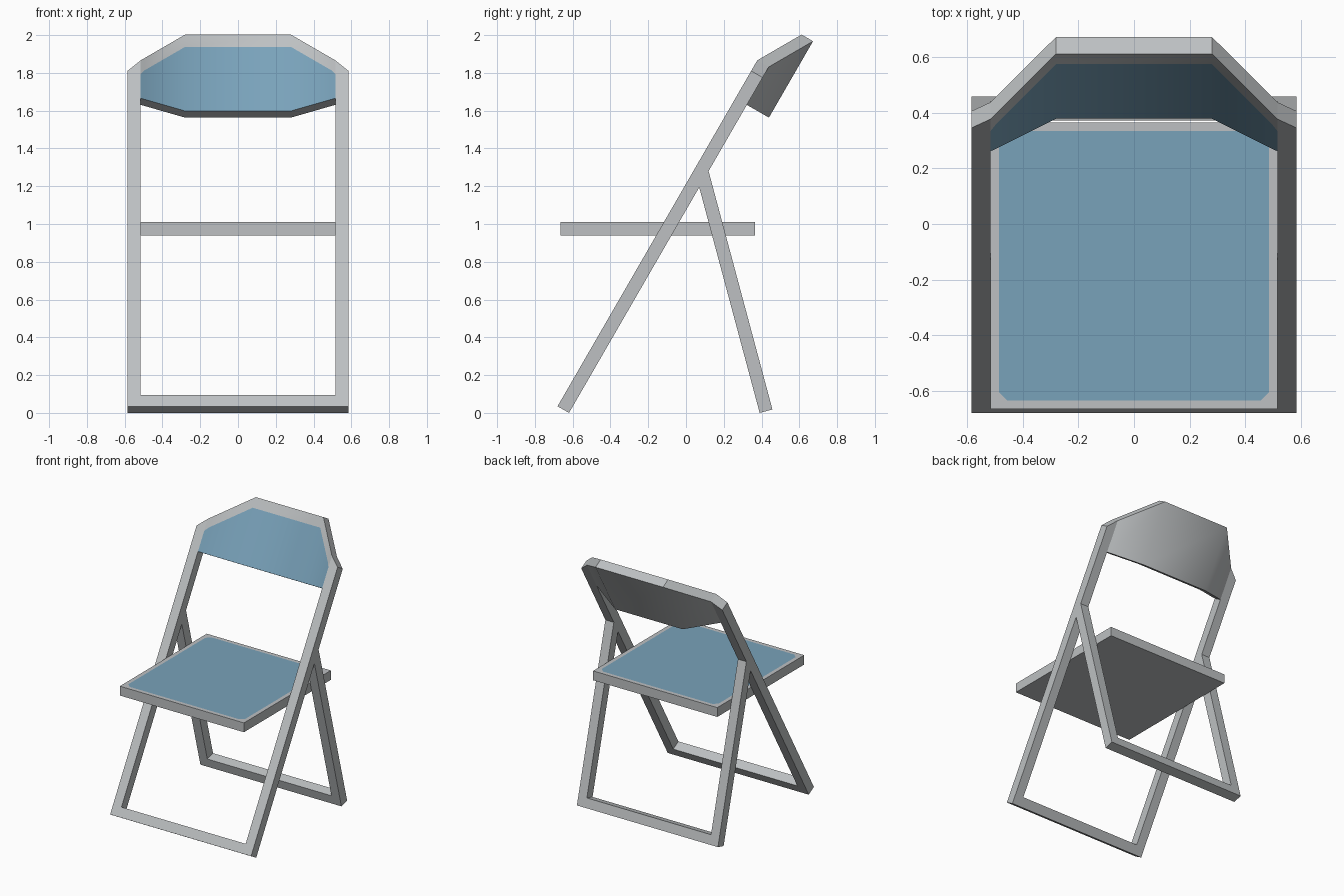
import bpy, bmesh, math

if "Cube" in bpy.data.objects:
    bpy.data.objects.remove(bpy.data.objects["Cube"])


def material(name, rgb):
    m = bpy.data.materials.new(name)
    m.diffuse_color = (*rgb, 1)
    m.use_nodes = True
    m.node_tree.nodes["Principled BSDF"].inputs["Base Color"].default_value = m.diffuse_color
    return m


GREY = material("grey metal", (0.51, 0.53, 0.54))
BLUE = material("blue padding", (0.19, 0.36, 0.49))

T = 0.07              # tube thickness
XI, XO = 0.515, 0.585  # inner and outer half widths of the frames
LEAN = math.radians(30)
FRONT_FOOT = (-0.68, 0.035)


def tilt(origin, angle, x, u, v):
    """Frame coordinates (across, along the leg, towards the back) to world."""
    s, c = math.sin(angle), math.cos(angle)
    return (x, origin[0] + u * s + v * c, origin[1] + u * c - v * s)


def finish(bm, name, smooth=False):
    bmesh.ops.recalc_face_normals(bm, faces=bm.faces)
    me = bpy.data.meshes.new(name)
    for f in bm.faces:
        f.smooth = smooth
    bm.to_mesh(me)
    bm.free()
    me.materials.append(GREY)
    me.materials.append(BLUE)
    if smooth:
        me.set_sharp_from_angle(angle=math.radians(35))
    ob = bpy.data.objects.new(name, me)
    bpy.context.collection.objects.link(ob)
    return ob


def u_frame(name, origin, angle, front_tops, back_tops):
    """U-shaped frame; tops are the (inner, outer) leg heights on each side."""
    bm = bmesh.new()
    loops = []
    for v, (ti, to) in ((0, front_tops), (T, back_tops)):
        pts = [(-XO, 0), (XO, 0), (XO, to), (XI, ti), (XI, T),
               (-XI, T), (-XI, ti), (-XO, to)]
        loops.append([bm.verts.new(tilt(origin, angle, x, u, v)) for x, u in pts])
    a, b = loops
    bm.faces.new(a)
    bm.faces.new(b)
    for i in range(8):
        j = (i + 1) % 8
        bm.faces.new((a[i], a[j], b[j], b[i]))
    return finish(bm, name)


# Front leg frame with chamfered tops, and back leg frame cut to meet it
u_frame("front_leg_frame", FRONT_FOOT, LEAN, (2.115, 2.05), (2.115, 2.05))
u_frame("back_leg_frame", (0.39, 0.0), math.radians(-15), (1.238, 1.238), (1.308, 1.308))

# Backrest: columns of (x, depth, top of padding, top of rim), mirrored
half = [(0.515, 0.0, 2.03, 2.115), (0.495, 0.0115, 2.06, 2.135), (0.28, 0.135, 2.275, 2.35)]
columns = [(-x, d, p, r) for x, d, p, r in half] + half[::-1]
bm = bmesh.new()
rows = []
for x, d, pad, rim in columns:
    section = [(1.883, d), (pad, d), (rim, d), (rim, d + T), (1.883, d + T)]
    rows.append([bm.verts.new(tilt(FRONT_FOOT, LEAN, x, u, v)) for u, v in section])
for a, b in zip(rows, rows[1:]):
    for i in range(5):
        j = (i + 1) % 5
        f = bm.faces.new((a[i], a[j], b[j], b[i]))
        f.material_index = 1 if i == 0 else 0
bm.faces.new(rows[0])
bm.faces.new(rows[-1])
finish(bm, "backrest", smooth=True)

# Seat: slab with a blue inset whose corners are clipped
bm = bmesh.new()
Y0, Y1, Z0, Z1 = -0.665, 0.365, 0.94, 1.01
corners = [(-XI, Y0), (XI, Y0), (XI, Y1), (-XI, Y1)]
low = [bm.verts.new((x, y, Z0)) for x, y in corners]
top = [bm.verts.new((x, y, Z1)) for x, y in corners]
IN, CUT = 0.03, 0.03
pairs = []
for i, (x, y) in enumerate(corners):
    sx, sy = (1 if x < 0 else -1), (1 if y < 0 else -1)
    x, y = x + sx * IN, y + sy * IN
    p = bm.verts.new((x + sx * CUT, y, Z1))
    q = bm.verts.new((x, y + sy * CUT, Z1))
    pairs.append((q, p) if i % 2 == 0 else (p, q))
bm.faces.new(low)
for i in range(4):
    j = (i + 1) % 4
    bm.faces.new((low[i], low[j], top[j], top[i]))
    bm.faces.new((top[i], top[j], pairs[j][0], pairs[i][1]))
    bm.faces.new((top[i], pairs[i][1], pairs[i][0]))
pad = bm.faces.new([v for pair in pairs for v in pair])
pad.material_index = 1
finish(bm, "seat")
